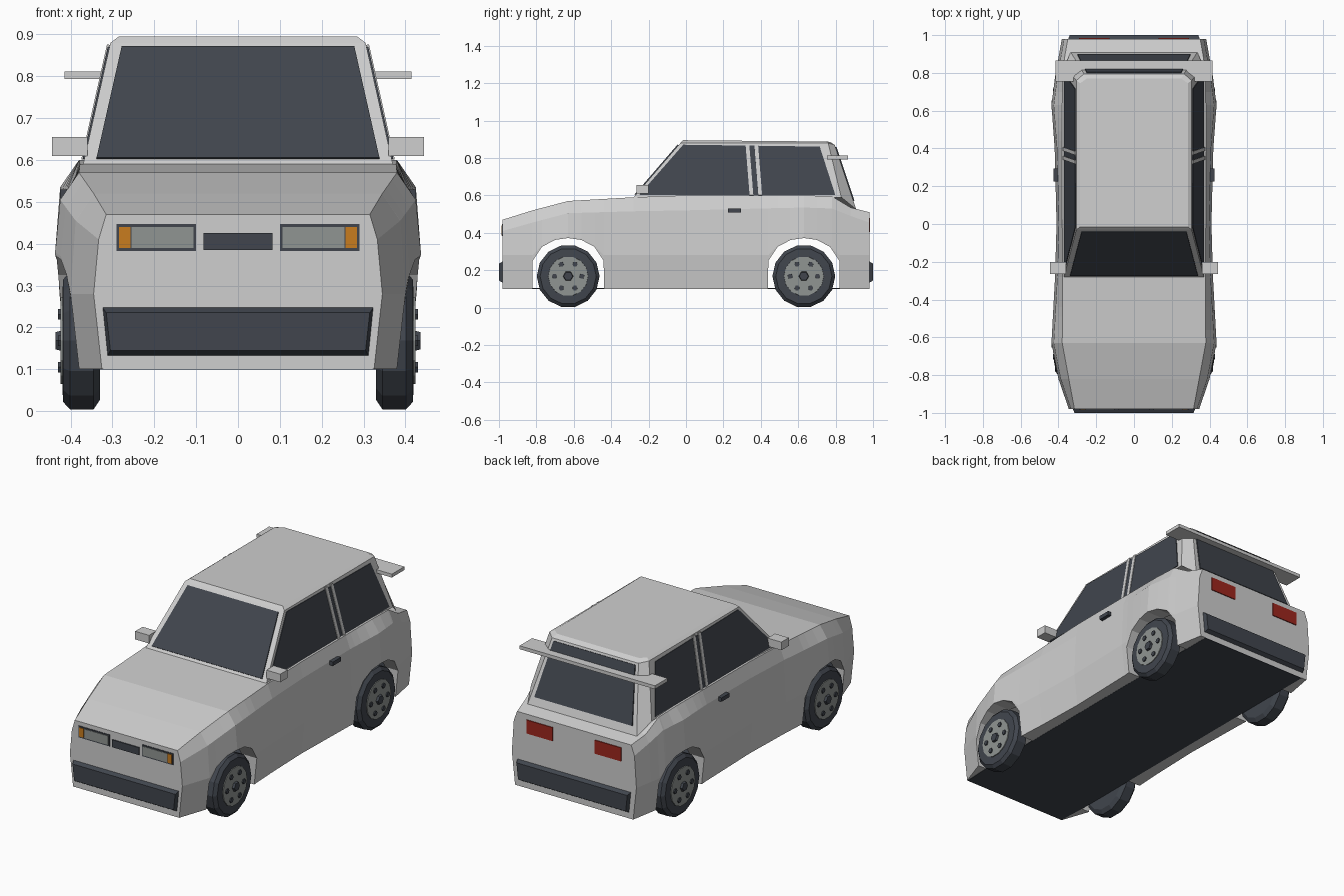
import bpy, bmesh
from math import cos, sin, tau
from mathutils import Vector

if "Cube" in bpy.data.objects:
    bpy.data.objects.remove(bpy.data.objects["Cube"])


def material(name, r, g, b):
    m = bpy.data.materials.new(name)
    m.use_nodes = True
    m.diffuse_color = (r, g, b, 1)
    m.node_tree.nodes["Principled BSDF"].inputs["Base Color"].default_value = (r, g, b, 1)
    return m


paint = material("light grey paint", .62, .62, .62)
dark = material("dark trim and glass", .052, .06, .075)
metal = material("rim grey", .28, .3, .29)
orange = material("indicator orange", .58, .2, .013)
red = material("tail light red", .34, .02, .013)


def loft(name, rings, mat, closed=True):
    """Skin a row of equal rings and cap both ends."""
    bm = bmesh.new()
    rows = [[bm.verts.new(p) for p in ring] for ring in rings]
    n = len(rows[0])
    for a, b in zip(rows, rows[1:]):
        for i in range(n if closed else n - 1):
            j = (i + 1) % n
            bm.faces.new((a[i], a[j], b[j], b[i]))
    bm.faces.new(rows[0])
    bm.faces.new(rows[-1])
    bmesh.ops.recalc_face_normals(bm, faces=bm.faces)
    me = bpy.data.meshes.new(name)
    bm.to_mesh(me)
    bm.free()
    me.materials.append(mat)
    ob = bpy.data.objects.new(name, me)
    bpy.context.collection.objects.link(ob)
    return ob


def box(name, x, y, z, mat):
    ring = lambda h: [(x[0], y[0], h), (x[1], y[0], h), (x[1], y[1], h), (x[0], y[1], h)]
    return loft(name, [ring(z[0]), ring(z[1])], mat)


def plate(name, pts, mat, out, lift=.006):
    """Thin panel lying on a surface, raised towards the direction out."""
    pts = [Vector(p) for p in pts]
    n = (pts[1] - pts[0]).cross(pts[2] - pts[0]).normalized()
    if n.dot(Vector(out)) < 0:
        n = -n
    return loft(name, [[p - n * .002 for p in pts], [p + n * lift for p in pts]], mat)


def lerp_table(table, t):
    for a, b in zip(table, table[1:]):
        if t <= b[0]:
            k = (t - a[0]) / (b[0] - a[0])
            return [p + (q - p) * k for p, q in zip(a, b)]
    return list(table[-1])


# Lower body: y, half width, shoulder height, deck half width, deck height
stations = [(-.98, .345, .41, .315, .47), (-.82, .40, .455, .345, .52),
            (-.63, .437, .505, .38, .57), (-.28, .418, .515, .378, .59),
            (0, .41, .52, .38, .6), (.4, .42, .53, .38, .6),
            (.63, .437, .535, .38, .6), (.78, .418, .53, .378, .595),
            (.88, .40, .49, .368, .535), (.98, .382, .455, .35, .51)]
arch = [(0, .372), (.07, .362), (.14, .325), (.19, .25), (.191, .1), (9, .1)]
axles = (-.63, .63)
ys = {s[0] for s in stations}
for c in axles:
    for a in arch[:-1]:
        ys |= {c - a[0], c + a[0]}
rings = []
for y in sorted(ys):
    _, w, shoulder, deck, top = lerp_table(stations, y)
    zb = lerp_table(arch, min(abs(y - c) for c in axles))[1]
    sill = w - .11 * max(0, .28 - zb)
    half = [(min(.33, sill - .002), zb), (sill, zb), (w, max(.28, zb + .008)),
            (w - .012, shoulder), (deck, top)]
    rings.append([(x, y, z) for x, z in half] + [(-x, y, z) for x, z in reversed(half)])
loft("body_shell", rings, paint, closed=False)
loft("floor", [[(-.322, -.978, z), (.322, -.978, z), (.33, -.8, z), (.33, .978, z),
                (-.33, .978, z), (-.33, -.8, z)] for z in (.099, .104)], dark)


# Cabin with chamfered rear corners and a bevelled roof
def cabin_ring(front, side, rear):
    right = [front, side, rear]
    return right + [(-x, y, z) for x, y, z in reversed(right)]


loft("cabin", [cabin_ring((.37, -.28, .59), (.37, .83, .59), (.335, .91, .525)),
               cabin_ring((.305, -.03, .88), (.305, .76, .88), (.265, .795, .87)),
               cabin_ring((.285, -.015, .895), (.285, .745, .888), (.25, .77, .886))], paint)


# Glass: helpers give a point on each sloping cabin face
def on_front(x, z):
    return (x, -.28 + (z - .59) / .29 * .25, z)


def on_rear(x, z):
    return (x, .91 - (z - .525) / .345 * .115, z)


def on_side(s, y, z):
    return (s * (.37 - (z - .59) / .29 * .065), y, z)


def quad(bottom, top):
    return [(-bottom[0], bottom[1]), bottom, top, (-top[0], top[1])]


plate("windshield", [on_front(*p) for p in quad((.338, .602), (.278, .868))], dark, (0, -1, 0))
plate("rear_window", [on_rear(*p) for p in quad((.3, .57), (.25, .858))], dark, (0, 1, 0))

for s, side in ((1, "left"), (-1, "right")):
    out = (s, 0, 0)
    plate(side + "_side_window",
          [on_side(s, *p) for p in ((-.25, .602), (-.015, .87), (.715, .86), (.798, .602))],
          dark, out, .004)
    for i, y in enumerate((.318, .365)):
        plate(f"{side}_door_pillar_{i + 1}",
              [on_side(s, *p) for p in ((y + .022, .6), (y, .875), (y + .02, .875), (y + .042, .6))],
              paint, out, .007)
    x = sorted((s * .36, s * .445))
    box(side + "_mirror", x, (-.265, -.2), (.61, .655), paint)
    x = sorted((s * .4, s * .425))
    box(side + "_door_handle", x, (.225, .295), (.508, .53), dark)

    # Lamps
    def lamp(name, x0, x1, z0, z1, y, lift, mat):
        d = 1 if y > 0 else -1
        plate(f"{side}_{name}", [(s * x0, y, z0), (s * x1, y, z0), (s * x1, y, z1), (s * x0, y, z1)],
              mat, (0, d, 0), lift)

    lamp("headlight_frame", .1, .29, .383, .447, -.98, .003, dark)
    lamp("headlight", .106, .254, .39, .44, -.98, .006, metal)
    lamp("indicator", .257, .284, .39, .44, -.98, .006, orange)
    lamp("tail_light", .13, .29, .405, .48, .98, .005, red)

plate("grille", [(x, -.98, z) for x, z in quad((.083, .385), (.083, .426))], dark, (0, -1, 0))

# Bumpers with sloping top and bottom
for d, name, w in ((-1, "front_bumper", .325), (1, "rear_bumper", .35)):
    loft(name, [[(x, d * .975, z) for x, z in quad((w - .012, .13), (w, .25))],
                [(x, d, z) for x, z in quad((w - .02, .145), (w - .01, .235))]], dark)

# Rear spoiler board
box("spoiler", (-.415, .415), (.755, .865), (.793, .812), paint)


# Wheels
def disc_ring(x, y, z, r, n):
    return [(x, y + r * cos(tau * i / n), z + r * sin(tau * i / n)) for i in range(n)]


def turned(name, s, y, z, profile, n, mat):
    return loft(name, [disc_ring(s * x, y, z, r, n) for x, r in profile], mat)


R = .168
tyre = [(.33, .145), (.345, R), (.402, R), (.418, .15), (.42, .11)]
for s, side in ((1, "left"), (-1, "right")):
    for c, end in zip(axles, ("front", "rear")):
        tag = f"{end}_{side}_"
        turned(tag + "tyre", s, c, R, tyre, 14, dark)
        turned(tag + "rim", s, c, R, [(.41, .108), (.424, .106)], 14, metal)
        turned(tag + "hub", s, c, R, [(.415, .03), (.436, .024)], 6, dark)
        for i in range(6):
            a = tau * i / 6
            turned(f"{tag}bolt_{i + 1}", s, c + .073 * cos(a), R + .073 * sin(a),
                   [(.415, .015), (.43, .014)], 6, dark)
